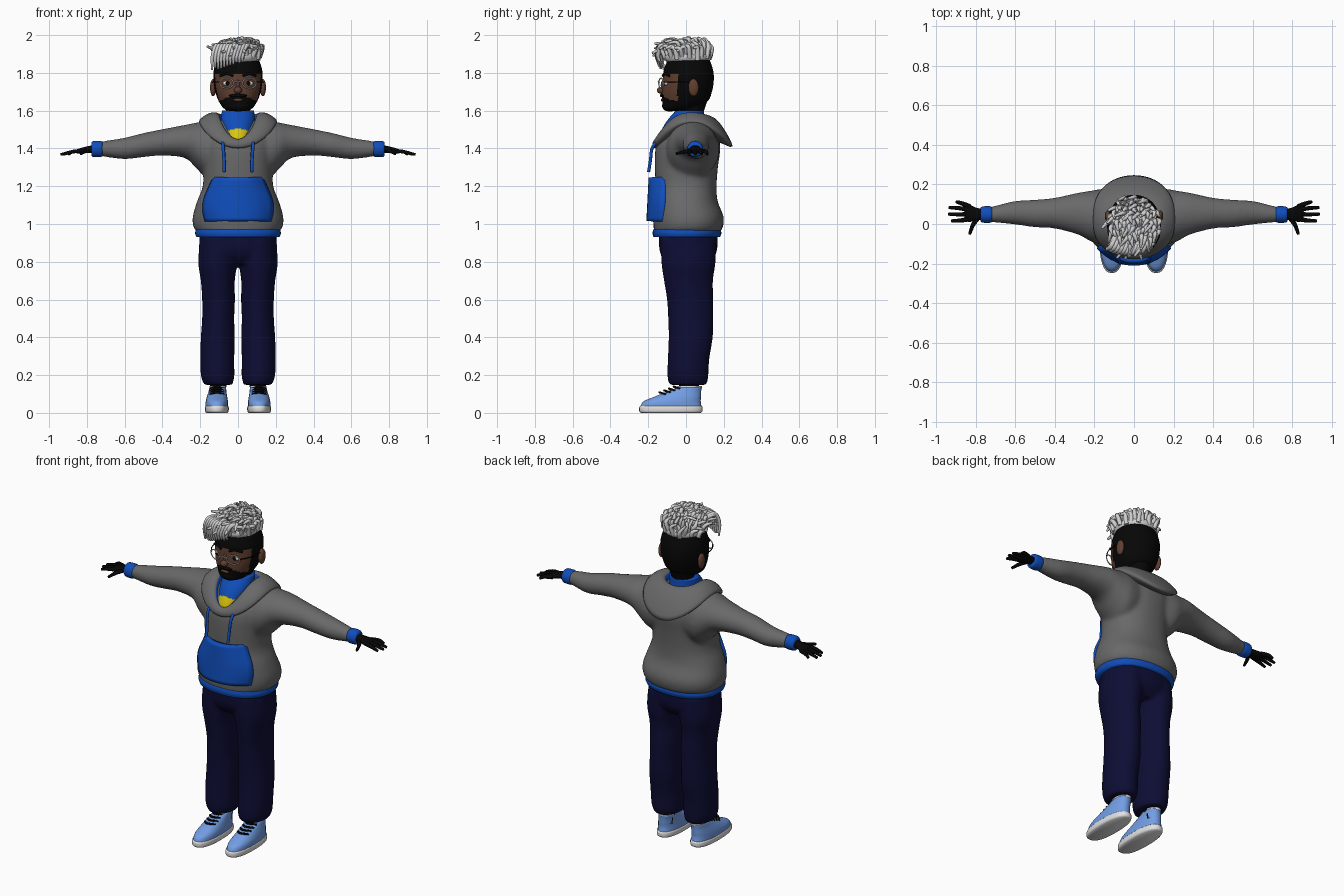
import bpy, bmesh, math, random
from mathutils import Vector

random.seed(4)
cube = bpy.data.objects.get("Cube")
if cube:
    bpy.data.objects.remove(cube)


def material(name, *rgb):
    m = bpy.data.materials.new(name)
    m.use_nodes = True
    m.diffuse_color = (*rgb, 1)
    m.node_tree.nodes["Principled BSDF"].inputs["Base Color"].default_value = (*rgb, 1)
    return m


GREY = material("grey fleece", .14, .14, .14)
BLUE = material("bright blue", .005, .075, .5)
NAVY = material("navy cloth", .004, .004, .035)
SKY = material("light blue leather", .17, .34, .78)
WHITE = material("white", .75, .75, .75)
SILVER = material("silver hair", .62, .62, .62)
BLACK = material("black", .002, .002, .002)
SKIN = material("brown skin", .12, .05, .03)
YELLOW = material("yellow", .7, .56, .005)


def spline(points, k):
    """Catmull-Rom curve through control points of any dimension."""
    p = [Vector(q) for q in points]
    p = [p[0] * 2 - p[1]] + p + [p[-1] * 2 - p[-2]]
    out = []
    for a, b, c, d in zip(p, p[1:], p[2:], p[3:]):
        for i in range(k):
            t = i / k
            out.append(b + (c - a) * (t / 2) + (a * 2 - b * 5 + c * 4 - d) * (t * t / 2)
                       + (b * 3 - a - c * 3 + d) * (t ** 3 / 2))
    return out + [p[-2]]


def skin_rows(bm, rows, cap=True):
    """Join closed rows of points with quads."""
    rows = [[bm.verts.new(v) for v in r] for r in rows]
    n = len(rows[0])
    for a, b in zip(rows, rows[1:]):
        for i in range(n):
            j = (i + 1) % n
            bm.faces.new((a[i], a[j], b[j], b[i]))
    if cap:
        bm.faces.new(rows[0])
        bm.faces.new(rows[-1])


def loft(bm, rings, axis="z", n=32, k=4, e=2.0):
    """Rings are (position, centre 1, centre 2, radius 1, radius 2)."""
    rows = []
    for pos, c1, c2, r1, r2 in spline(rings, k):
        row = []
        for i in range(n):
            a = math.tau * i / n
            c, s = (math.copysign(abs(f(a)) ** (2 / e), f(a)) for f in (math.cos, math.sin))
            u, v = c1 + r1 * c, c2 + r2 * s
            row.append((u, v, pos) if axis == "z" else (pos, u, v))
        rows.append(row)
    skin_rows(bm, rows)


def finish(name, bm, mats, rule=None, fuse=0):
    bmesh.ops.recalc_face_normals(bm, faces=bm.faces)
    for f in bm.faces:
        f.smooth = True
        if rule:
            f.material_index = rule(f.calc_center_median())
    me = bpy.data.meshes.new(name)
    bm.to_mesh(me)
    bm.free()
    for m in mats:
        me.materials.append(m)
    ob = bpy.data.objects.new(name, me)
    bpy.context.collection.objects.link(ob)
    if fuse:
        r = ob.modifiers.new("Fuse", "REMESH")
        r.mode, r.voxel_size, r.use_smooth_shade = "VOXEL", fuse, True
        s = ob.modifiers.new("Soften", "SMOOTH")
        s.factor, s.iterations = .5, 8
    return ob


def part(name, rings, mat, **kw):
    bm = bmesh.new()
    loft(bm, rings, **kw)
    return finish(name, bm, [mat])


def ball(name, pos, size, mat):
    bm = bmesh.new()
    bmesh.ops.create_uvsphere(bm, u_segments=20, v_segments=12, radius=1)
    for v in bm.verts:
        v.co = Vector(pos) + Vector(a * b for a, b in zip(v.co, size))
    return finish(name, bm, [mat])


def tubes(name, paths, radius, mat, tip=1.0, cyclic=False):
    cu = bpy.data.curves.new(name, "CURVE")
    cu.dimensions, cu.bevel_depth, cu.bevel_resolution, cu.use_fill_caps = "3D", radius, 1, True
    for path in paths:
        pts = path if cyclic else spline(path, 4)
        s = cu.splines.new("POLY")
        s.points.add(len(pts) - 1)
        s.use_cyclic_u, s.use_smooth = cyclic, True
        for i, (q, co) in enumerate(zip(s.points, pts)):
            q.co = (*co, 1)
            q.radius = 1 + (tip - 1) * (i / len(pts)) ** 2
    cu.materials.append(mat)
    ob = bpy.data.objects.new(name, cu)
    bpy.context.collection.objects.link(ob)
    me = bpy.data.meshes.new_from_object(ob.evaluated_get(bpy.context.evaluated_depsgraph_get()))
    bpy.data.objects.remove(ob)
    ob = bpy.data.objects.new(name, me)
    bpy.context.collection.objects.link(ob)
    return ob


def mirror(ob):
    twin = ob.copy()
    twin.data = ob.data.copy()
    twin.name = ob.name.replace("left", "right")
    for v in twin.data.vertices:
        v.co.x *= -1
    twin.data.flip_normals()
    bpy.context.collection.objects.link(twin)


# Hoodie body and sleeves, fused
bm = bmesh.new()
loft(bm, [(.955, 0, .005, .215, .175), (.985, 0, .012, .237, .184), (1.04, 0, .012, .24, .187),
          (1.12, 0, 0, .217, .168), (1.2, 0, 0, .187, .162), (1.3, 0, .002, .184, .167),
          (1.4, 0, .01, .19, .172), (1.46, 0, .018, .185, .155), (1.51, 0, .03, .17, .125),
          (1.55, 0, .035, .13, .09)], e=2.25)
sleeve = [(.08, .035, 1.4, .13, .15), (.16, .037, 1.395, .14, .152), (.22, .04, 1.415, .128, .122),
          (.28, .052, 1.437, .107, .088), (.4, .055, 1.432, .078, .07), (.5, .053, 1.418, .07, .064),
          (.6, .057, 1.4, .06, .057), (.7, .05, 1.398, .043, .043), (.735, .048, 1.397, .038, .038)]
for s in (1, -1):
    loft(bm, [(s * r[0], *r[1:]) for r in sleeve], axis="x")
finish("hoodie", bm, [GREY], fuse=.011)
part("waistband", [(.93, 0, .004, .22, .176), (.95, 0, .005, .227, .182), (.97, 0, .005, .224, .179)],
     BLUE, n=48, e=2.25)

# Hood: rows are side x, side y, side z, front y, front z, back y, back z
hood = [(.085, .02, 1.5, -.11, 1.43, .09, 1.5), (.1, .02, 1.58, -.15, 1.45, .11, 1.565),
        (.14, .02, 1.59, -.168, 1.443, .15, 1.562), (.18, .02, 1.572, -.178, 1.425, .2, 1.505),
        (.207, .02, 1.542, -.172, 1.403, .247, 1.41), (.18, .02, 1.515, -.13, 1.4, .18, 1.43)]
rows = []
for sx, ys, zs, yf, zf, yb, zb in spline(hood, 3):
    row = []
    for i in range(48):
        a = math.tau * i / 48
        c = abs(math.cos(a))
        y, z = (yf, zf) if math.cos(a) > 0 else (yb, zb)
        row.append((sx * math.sin(a), ys + (y - ys) * c ** .75, zs + (z - zs) * c ** 1.6))
    rows.append(row)
bm = bmesh.new()
skin_rows(bm, rows, cap=False)
for i, f in enumerate(bm.faces):
    f.material_index = int(i < 3 * 48)
finish("hood", bm, [GREY, BLUE])

# Inner collar with a yellow chest patch
bm = bmesh.new()
loft(bm, [(1.41, 0, -.015, .08, .13), (1.45, 0, -.015, .084, .132), (1.5, 0, -.01, .088, .118),
          (1.55, 0, 0, .09, .098), (1.6, 0, .02, .085, .075)], n=64, k=8)
finish("collar", bm, [BLUE, YELLOW],
       lambda c: int(c.y < -.05 and abs(c.x) < .055 and c.z < 1.505 - 5 * c.x ** 2))

# Front pocket
bm = bmesh.new()
grid = []
widths = spline([(.166, 0), (.178, 0), (.172, 0), (.148, 0), (.122, 0)], 3)
for j, w in enumerate(widths):
    v = j / (len(widths) - 1)
    grid.append([bm.verts.new((u / 8 * w[0], -.195 + .012 * v + .08 * abs(u / 8) ** 2.5, 1.015 + .23 * v))
                 for u in range(-8, 9)])
for a, b in zip(grid, grid[1:]):
    for i in range(16):
        bm.faces.new((a[i], a[i + 1], b[i + 1], b[i]))
pocket = finish("front_pocket", bm, [BLUE])
solid = pocket.modifiers.new("Thickness", "SOLIDIFY")
solid.thickness, solid.offset = .03, 0

# Drawstrings
mirror(tubes("left_drawstring", [[(.08, -.155, 1.435), (.078, -.18, 1.4), (.074, -.188, 1.34), (.072, -.198, 1.275)]],
             .009, BLUE))

# Trousers, fused
bm = bmesh.new()
loft(bm, [(.79, 0, .012, .17, .11), (.85, 0, .012, .205, .15), (.95, 0, .012, .203, .157)], e=2.2)
leg = [(.92, .1, .012, .1, .145), (.8, .107, .013, .104, .144), (.7, .107, .013, .09, .13),
       (.6, .103, .022, .087, .123), (.5, .105, .025, .085, .12), (.4, .107, .025, .09, .117),
       (.28, .11, .013, .09, .11), (.2, .108, .01, .089, .109), (.165, .106, .01, .081, .104),
       (.148, .104, .01, .074, .095)]
for s in (1, -1):
    loft(bm, [(z, s * x, *r) for z, x, *r in leg])
finish("trousers", bm, [NAVY], fuse=.01)

# Cuffs, hands, ankles and shoes on both sides
mirror(part("left_cuff", [(.718, .048, 1.397, .037, .039), (.73, .048, 1.397, .042, .043),
                          (.765, .048, 1.397, .041, .042), (.776, .048, 1.397, .035, .036)], BLUE, axis="x"))
mirror(part("left_palm", [(.76, .048, 1.397, .026, .022), (.8, .05, 1.393, .033, .018),
                          (.84, .055, 1.386, .045, .014), (.858, .057, 1.384, .032, .009)], BLACK, axis="x", n=20))
fingers = [((.83, .054 + .027 * d, 1.386), (.875, .056 + .038 * d, 1.383), (tip, .058 + .042 * d, 1.368))
           for d, tip in ((-1, .925), (-.2, .94), (.6, .937), (1.3, .9))]
fingers.append(((.79, .03, 1.392), (.815, -.005, 1.383), (.832, -.052, 1.372)))
mirror(tubes("left_fingers", fingers, .012, BLACK, tip=.5))
mirror(part("left_ankle", [(.08, .105, .02, .04, .05), (.18, .105, .015, .045, .055)], BLACK, n=20))
mirror(part("left_sole", [(0, .112, -.08, .055, .157), (.008, .112, -.08, .062, .167), (.028, .112, -.08, .063, .168),
                          (.036, .112, -.08, .06, .163)], WHITE, e=2.4))
mirror(part("left_shoe", [(.03, .112, -.08, .06, .163), (.06, .112, -.074, .059, .152), (.085, .111, -.045, .054, .124),
                          (.11, .109, -.014, .048, .094), (.135, .107, .018, .044, .065)], SKY, e=2.3))
mirror(part("left_shoe_lining", [(.13, .107, .018, .043, .066), (.143, .107, .02, .044, .066)], WHITE))
laces = [((.075, y + .028, z - .008), (.11, y - .005, z + .004), (.147, y + .028, z - .008))
         for y, z in ((-.06, .135), (-.085, .125), (-.11, .115), (-.135, .105))]
mirror(tubes("left_laces", laces, .006, BLACK))

# Head: face skin bounded by hairline, sideburns and beard
bm = bmesh.new()
loft(bm, [(1.597, 0, -.055, .04, .05), (1.612, 0, -.035, .075, .087), (1.65, 0, -.005, .102, .12),
          (1.7, 0, .005, .12, .132), (1.76, 0, .012, .129, .135), (1.82, 0, .013, .127, .129),
          (1.88, 0, .015, .1, .1), (1.9, 0, .015, .04, .04)], n=80, k=7, e=2.1)
finish("head", bm, [BLACK, SKIN],
       lambda c: int(c.y < -.045 and 1.695 - .45 * abs(c.x) < c.z < 1.795))
part("neck", [(1.5, 0, .03, .065, .065), (1.58, 0, .03, .062, .062), (1.66, 0, .035, .075, .08)], BLACK)
ball("nose", (0, -.13, 1.708), (.021, .024, .019), SKIN)
ball("nose_bridge", (0, -.118, 1.735), (.011, .016, .03), SKIN)
ball("lips", (0, -.125, 1.657), (.026, .008, .008), SKIN)
ball("moustache", (0, -.127, 1.68), (.048, .012, .009), BLACK)
ball("chin_beard", (0, -.085, 1.625), (.06, .042, .03), BLACK)
mirror(ball("left_ear", (.132, .04, 1.722), (.016, .028, .046), SKIN))
mirror(ball("left_eye", (.057, -.103, 1.745), (.024, .013, .013), WHITE))
mirror(ball("left_pupil", (.055, -.114, 1.745), (.011, .004, .011), BLACK))
mirror(tubes("left_eyebrow", [[(.025, -.122, 1.785), (.06, -.112, 1.795), (.095, -.088, 1.785)]], .007, BLACK))

# Glasses
ring = [(.06 + .036 * math.cos(math.tau * i / 24), -.132 + .012 * math.cos(math.tau * i / 24),
         1.745 + .027 * math.sin(math.tau * i / 24)) for i in range(24)]
mirror(tubes("left_lens_frame", [ring], .0035, WHITE, cyclic=True))
mirror(tubes("left_temple_arm", [[(.096, -.12, 1.752), (.128, -.06, 1.752), (.134, .035, 1.75)]], .003, BLACK))
tubes("glasses_bridge", [[(-.025, -.142, 1.75), (0, -.147, 1.754), (.025, -.142, 1.75)]], .0035, WHITE)

# Locks: a cap, swept locks over the crown, and a hanging fringe
ball("hair_cap", (0, .008, 1.885), (.12, .126, .056), SILVER)
locks = []
for i in range(120):
    a = i * 2.39996
    r = math.sqrt((i + .5) / 120)
    out = Vector((math.cos(a) * r, math.sin(a) * r, 0))
    root = Vector((out.x * .118, .008 + out.y * .122, 1.86 + .07 * math.sqrt(1 - r * r)))
    back = max(0, out.y)
    lift = random.uniform(.03, .055) + .012 * out.x
    mid = root + out * .014 + Vector((random.uniform(-.015, .01), -.012 * (1 - back), lift))
    end = mid + Vector((random.uniform(-.04, .015), -.04 * (1 - back) + random.uniform(-.01, .01),
                        random.uniform(-.025, .01) + .045 * back))
    for p in (mid, end):
        p.z = min(p.z, 1.985)
    locks.append((root, mid, end))
for i in range(11):
    x = -.125 + .016 * i
    drop = 1.81 + .0045 * i + random.uniform(0, .015)
    y = -.155 + 2.5 * (x + .02) ** 2
    locks.append(((x + .035, y + .07, 1.935), (x + .01, y + .015, 1.945), (x - .01, y, 1.89), (x - .012, y + .01, drop)))
tubes("hair_locks", locks, .0135, SILVER, tip=.3)
